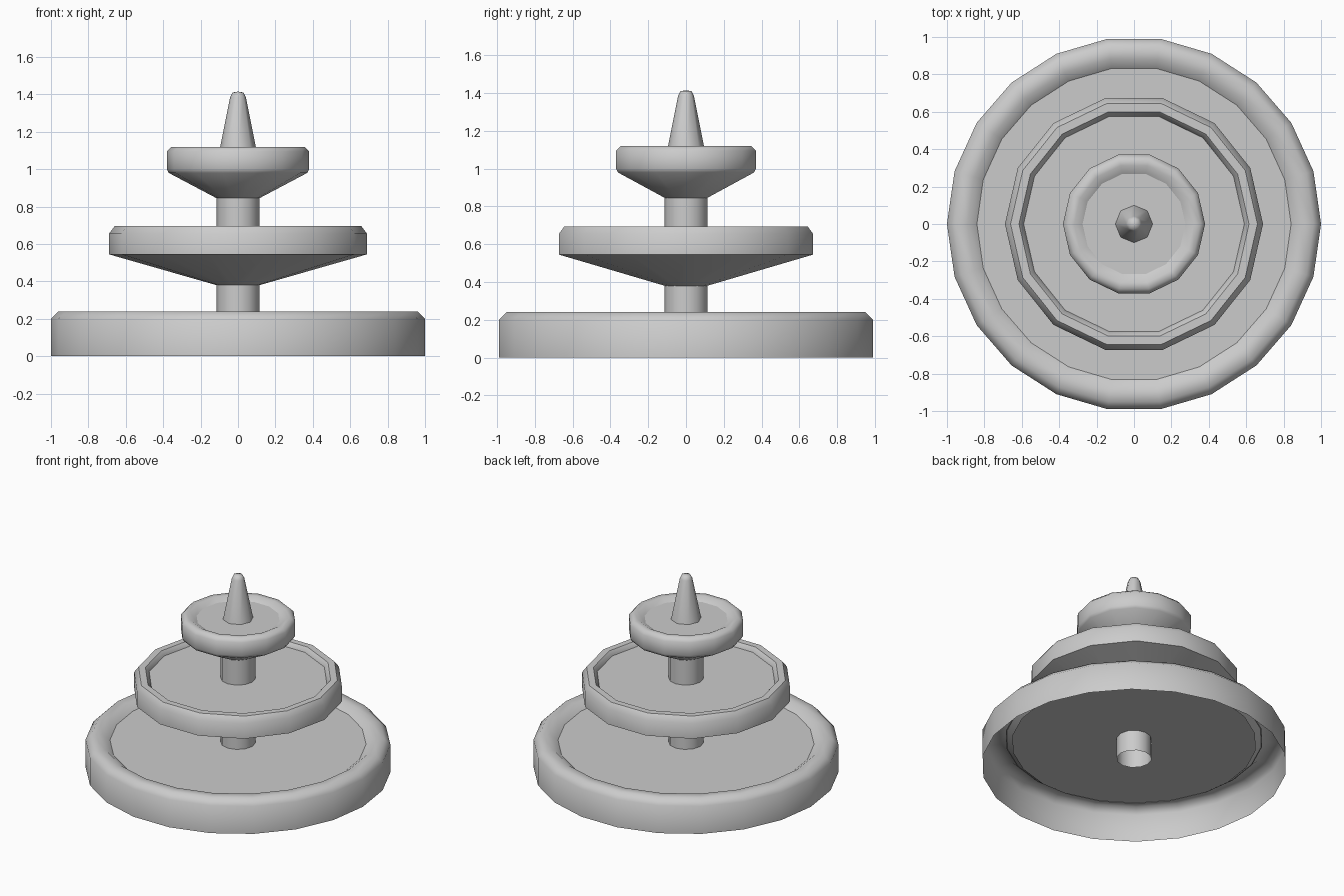
import bpy, bmesh
from math import cos, sin, pi, radians

if "Cube" in bpy.data.objects:
    bpy.data.objects.remove(bpy.data.objects["Cube"])


def lathe(name, profile, sides, angle=50):
    """Revolve (radius, z) points about z; a radius of 0 closes to a point."""
    bm = bmesh.new()
    rings = []
    for r, z in profile:
        if r == 0:
            rings.append([bm.verts.new((0, 0, z))] * sides)
        else:
            rings.append([bm.verts.new((r * cos(2 * pi * i / sides),
                                        r * sin(2 * pi * i / sides), z))
                          for i in range(sides)])
    for a, b in zip(rings, rings[1:]):
        for i in range(sides):
            j = (i + 1) % sides
            bm.faces.new(list(dict.fromkeys((a[i], a[j], b[j], b[i]))))
    mesh = bpy.data.meshes.new(name)
    bm.to_mesh(mesh)
    bm.free()
    ob = bpy.data.objects.new(name, mesh)
    bpy.context.collection.objects.link(ob)
    bpy.ops.object.select_all(action='DESELECT')
    ob.select_set(True)
    bpy.context.view_layer.objects.active = ob
    bpy.ops.object.shade_smooth_by_angle(angle=radians(angle))
    return ob


def water(name, radius, z, sides):
    return lathe(name, [(radius, z), (0, z)], sides)


# basin: open-bottomed wall with a rolled rim
lathe("basin_wall", [(1, 0), (1, .2), (.96, .24), (.89, .24), (.84, .2), (.8, .17)], 22)
water("basin_water", .845, .2, 22)

# column, open at its lower end under the basin
lathe("column", [(.115, .05), (.115, .9)], 12)

# middle bowl
lathe("middle_bowl", [(.115, .38), (.69, .545), (.69, .655), (.66, .695),
                      (.615, .695), (.59, .665), (.59, .64)], 14)
water("middle_water", .592, .665, 14)

# upper bowl
lathe("upper_bowl", [(.115, .845), (.37, .98), (.38, 1.0), (.38, 1.095), (.355, 1.12),
                     (.32, 1.12), (.275, 1.095), (.25, 1.08)], 14)
water("upper_water", .28, 1.095, 14)

# spout
lathe("spout", [(.102, 1.085), (.042, 1.385), (.03, 1.41), (0, 1.415)], 8, 60)
